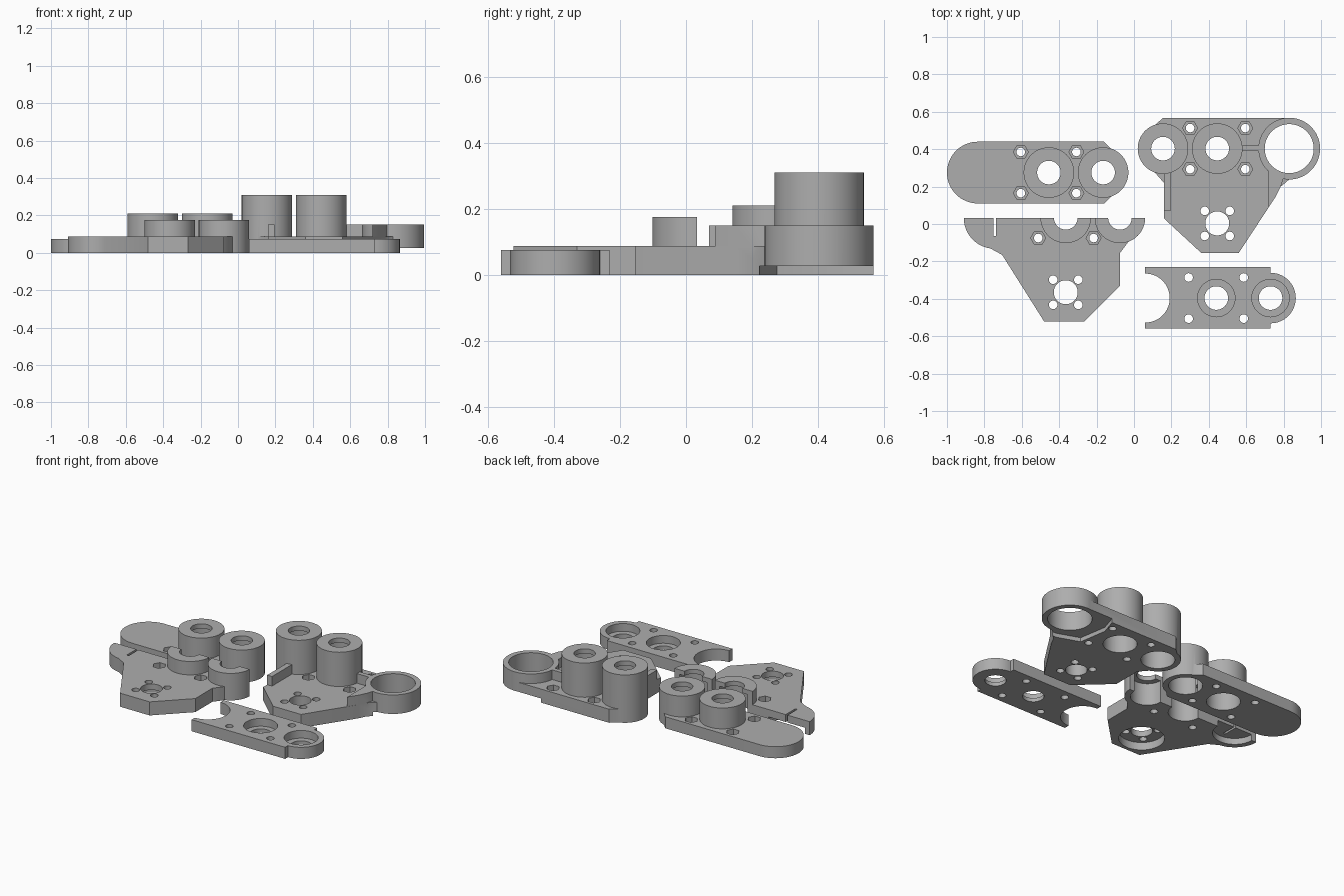
import bpy, bmesh, math

if "Cube" in bpy.data.objects:
    bpy.data.objects.remove(bpy.data.objects["Cube"])

grey = bpy.data.materials.new("mid_grey")
grey.diffuse_color = (0.42, 0.42, 0.42, 1)
grey.use_nodes = True
grey.node_tree.nodes["Principled BSDF"].inputs["Base Color"].default_value = grey.diffuse_color


def prism(points, z0, z1):
    """Extruded outline."""
    bm = bmesh.new()
    f = bm.faces.new([bm.verts.new((x, y, z0)) for x, y in points])
    r = bmesh.ops.extrude_face_region(bm, geom=[f])
    for v in r["geom"]:
        if isinstance(v, bmesh.types.BMVert):
            v.co.z = z1
    bmesh.ops.recalc_face_normals(bm, faces=bm.faces[:])
    me = bpy.data.meshes.new("solid")
    bm.to_mesh(me)
    bm.free()
    ob = bpy.data.objects.new("solid", me)
    bpy.context.collection.objects.link(ob)
    return ob


def arc(cx, cy, r, a0, a1, n=32):
    return [(cx + r * math.cos(math.radians(a0 + (a1 - a0) * i / n)),
             cy + r * math.sin(math.radians(a0 + (a1 - a0) * i / n))) for i in range(n + 1)]


def cyl(c, r, z0, z1, n=64):
    return prism(arc(c[0], c[1], r, 0, 360, n)[:-1], z0, z1)


def box(x0, x1, y0, y1, z0, z1):
    return prism([(x0, y0), (x1, y0), (x1, y1), (x0, y1)], z0, z1)


def build(name, solids, cuts):
    """Union the solids, subtract the cuts, leave one clean object."""
    ob = solids[0]
    tools = [(s, 'UNION') for s in solids[1:]] + [(c, 'DIFFERENCE') for c in cuts]
    for tool, op in tools:
        m = ob.modifiers.new("bool", 'BOOLEAN')
        m.operation, m.object, m.solver = op, tool, 'EXACT'
    bpy.context.view_layer.update()
    dg = bpy.context.evaluated_depsgraph_get()
    me = bpy.data.meshes.new_from_object(ob.evaluated_get(dg))
    ob.modifiers.clear()
    ob.data = me
    ob.name = me.name = name
    for tool, _ in tools:
        bpy.data.objects.remove(tool)
    me.materials.clear()
    me.materials.append(grey)
    bpy.ops.object.select_all(action='DESELECT')
    ob.select_set(True)
    bpy.context.view_layer.objects.active = ob
    bpy.ops.object.shade_smooth_by_angle(angle=math.radians(30))


def bearing_bore(c, top):
    """Wide bore from below, narrow lip at the top."""
    return [cyl(c, 0.1, -0.1, top - 0.03), cyl(c, 0.063, -0.1, top + 0.1)]


def nut_hole(c, top):
    """Bolt hole with a hexagonal pocket on top."""
    return [cyl(c, 0.023, -0.1, 0.5, 24), cyl(c, 0.04, top - 0.04, top + 0.1, 6)]


def motor_holes(cx, cy):
    """Shaft hole with four bolt holes around it."""
    out = [cyl((cx, cy), 0.064, -0.1, 0.4)]
    for sx in (-1, 1):
        for sy in (-1, 1):
            out.append(cyl((cx + sx * 0.067, cy + sy * 0.067), 0.023, -0.1, 0.4, 24))
    return out


# Rounded plate with two bearing posts
y = 0.275
posts = [(-0.455, y), (-0.165, y)]
outline = arc(-0.835, y, 0.165, 90, 270) + [(-0.16, 0.11), (-0.1, 0.17), (-0.1, 0.38), (-0.16, 0.44)]
cuts = [c for p in posts for c in bearing_bore(p, 0.21)]
for x in (-0.605, -0.308):
    for dy in (-0.11, 0.11):
        cuts += nut_hole((x, y + dy), 0.075)
build("rounded_post_plate",
      [prism(outline, 0, 0.075)] + [cyl(p, 0.135, 0, 0.21) for p in posts], cuts)

# Motor plate with tall posts and an open ring
y = 0.403
posts = [(0.155, y), (0.445, y)]
ring = (0.83, y)
outline = [(0.155, 0.567), (0.09, 0.51), (0.09, 0.30), (0.16, 0.22), (0.16, 0.03), (0.36, -0.155),
           (0.56, -0.155), (0.76, 0.15), (0.785, 0.2), (0.83, 0.238)]
outline += arc(0.83, y, 0.164, -90, 90)
solids = [prism(outline, 0, 0.088), cyl(ring, 0.165, 0.027, 0.15),
          box(0.16, 0.195, 0.07, 0.3, 0.05, 0.15),
          box(0.55, 0.69, 0.39, 0.42, 0.05, 0.15),
          prism([(0.72, 0.09), (0.76, 0.15), (0.785, 0.2), (0.8, 0.25), (0.72, 0.29)], 0.05, 0.15)]
solids += [cyl(p, 0.135, 0, 0.31) for p in posts]
cuts = [c for p in posts for c in bearing_bore(p, 0.31)]
cuts += [cyl(ring, 0.131, -0.1, 0.4),
         prism([(0.66, 0.62), (0.61, 0.46), (0.64, 0.275), (0.78, 0.225), (1.1, 0.2), (1.1, 0.62)], -0.1, 0.027)]
for x in (0.3, 0.595):
    for dy in (-0.11, 0.11):
        cuts += nut_hole((x, y + dy), 0.088)
build("ring_motor_plate", solids, cuts + motor_holes(0.445, 0.003))

# Motor plate with split half posts
y = 0.033
posts = [(-0.365, y), (-0.075, y)]
outline = arc(-0.745, y, 0.165, 180, 262, 20)
outline += [(-0.705, -0.165), (-0.48, -0.522), (-0.268, -0.522), (-0.075, -0.33),
            (-0.075, -0.155), (-0.03, -0.095), (0.0, y)]
cuts = [c for p in posts for c in bearing_bore(p, 0.175)]
cuts += [cyl((-0.745, y), 0.13, -0.1, 0.04), box(-0.752, -0.738, -0.065, 0.2, -0.1, 0.3),
         cyl((-0.365, -0.365), 0.135, -0.1, 0.05), box(-1.2, 0.5, y, 0.5, -0.1, 0.5)]
for x in (-0.512, -0.216):
    cuts += nut_hole((x, -0.075), 0.088)
build("split_motor_plate",
      [prism(outline, 0, 0.088)] + [cyl(p, 0.135, 0, 0.175) for p in posts],
      cuts + motor_holes(-0.365, -0.365))

# Flat bearing cover with a curved notch
y = -0.396
outline = [(0.06, -0.56), (0.73, -0.56), (0.73, -0.231), (0.06, -0.231)]
cuts = [cyl((0.06, y), 0.131, -0.1, 0.3)]
for x in (0.44, 0.73):
    cuts += [cyl((x, y), 0.1, 0.025, 0.3), cyl((x, y), 0.063, -0.1, 0.3)]
for x in (0.292, 0.587):
    for dy in (-0.11, 0.11):
        cuts.append(cyl((x, y + dy), 0.023, -0.1, 0.3, 24))
build("bearing_cover", [prism(outline, 0, 0.075), cyl((0.73, y), 0.135, 0, 0.075)], cuts)
